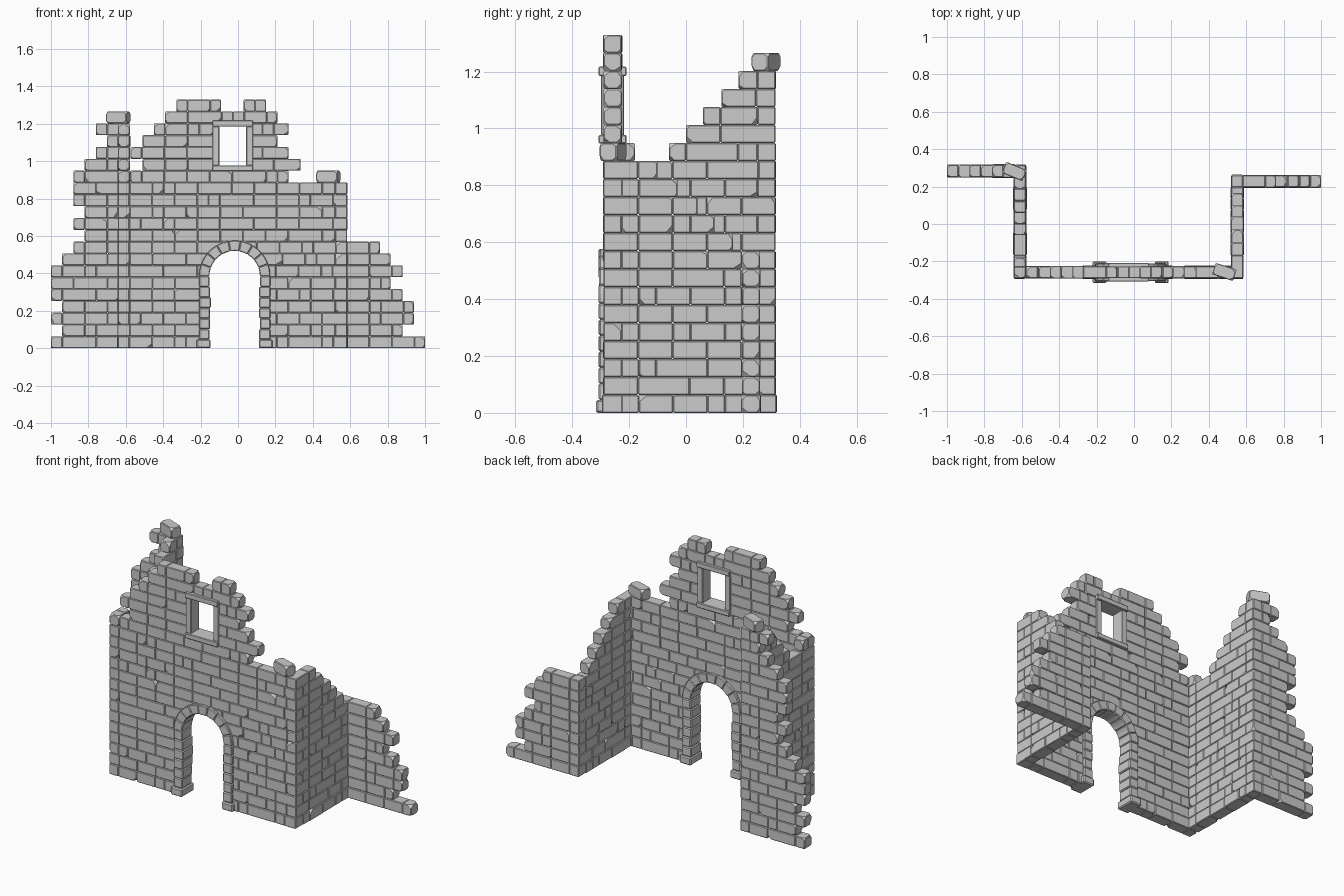
import bpy, bmesh, math, random
from mathutils import Vector, Matrix

if "Cube" in bpy.data.objects:
    bpy.data.objects.remove(bpy.data.objects["Cube"])

random.seed(7)
H = 1.329 / 21      # course height
T = 0.063           # wall thickness
U = 0.0605          # half-brick length
E = T / 2


def finish(bm, name):
    mesh = bpy.data.meshes.new(name)
    bm.to_mesh(mesh)
    bm.free()
    obj = bpy.data.objects.new(name, mesh)
    bpy.context.collection.objects.link(obj)
    return obj


def block(bm, centre, size, angle=0.0, chips=(), bevel=0.0035):
    """Stone block with bevelled edges; chips = (sx, sy, sz, amount) corner cuts."""
    b = bmesh.new()
    bmesh.ops.create_cube(b, size=1)
    bmesh.ops.scale(b, vec=size, verts=b.verts)
    bmesh.ops.bevel(b, geom=b.edges[:], offset=bevel, segments=1, affect='EDGES')
    for sx, sy, sz, amount in chips:
        corner = Vector((sx * size[0], sy * size[1], sz * size[2])) / 2
        n = Vector((sx * random.uniform(.6, 1.2), sy * random.uniform(.6, 1.2),
                    sz * random.uniform(.6, 1.2))).normalized()
        bmesh.ops.bisect_plane(b, geom=b.verts[:] + b.edges[:] + b.faces[:],
                               plane_co=corner - n * amount, plane_no=n, clear_outer=True)
        rim = [e for e in b.edges if e.is_boundary]
        if rim:
            bmesh.ops.holes_fill(b, edges=rim)
    bmesh.ops.recalc_face_normals(b, faces=b.faces)
    b.transform(Matrix.Translation(centre) @ Matrix.Rotation(angle, 4, 'Z'))
    tmp = bpy.data.meshes.new("tmp")
    b.to_mesh(tmp)
    b.free()
    bm.from_mesh(tmp)
    bpy.data.meshes.remove(tmp)


def course(bm, c, a, b, axis, fixed, free_a=False, free_b=False):
    """Fill one course from a to b with bricks in running bond."""
    cuts = [a]
    step = U * (1 + c % 2)
    while b - cuts[-1] - step > 0.6 * U:
        cuts.append(cuts[-1] + step)
        step = U * random.choice((2, 2, 2, 1, 3))
    cuts.append(b)
    for i, (p, q) in enumerate(zip(cuts, cuts[1:])):
        chips = []
        for side, broken in ((-1, free_a and i == 0), (1, free_b and i == len(cuts) - 2)):
            if broken:      # ragged end: trim its four corners
                chips += [(side, sy, sz, random.uniform(.007, .014))
                          for sy in (-1, 1) for sz in (-1, 1)]
        if not chips and random.random() < 0.4:
            chips.append((random.choice((-1, 1)), random.choice((-1, 1)),
                          random.choice((-1, 1)), random.uniform(.008, .018)))
        t = T + random.choice((0, .001, .002, .005)) + (.006 if c == 0 else 0)
        along, z = (p + q) / 2, (c + .5) * H
        if axis == 'X':
            block(bm, (along, fixed, z), (q - p, t, H), 0, chips)
        else:
            block(bm, (fixed, along, z), (q - p, t, H), math.pi / 2, chips)


def corner(c, centre, sign, own):
    """Interlocking corner: the wall reaches the outside on its own courses."""
    return centre + sign * E * (1 if c % 2 == own else -1)


LX, RX, FY, LY, RY = -.610, .552, -.258, .283, .228   # wall centre lines
AX, WX = -.018, -.028                                 # arch and window centres

# Front wall with arch and window openings
bm = bmesh.new()
upper = {14: [(-.575, .27)], 15: [(-.51, .335)], 16: [(-.575, .27)], 17: [(-.51, .21)],
         18: [(-.45, .27)], 19: [(-.39, .21)], 20: [(-.33, -.09), (.03, .15)]}
arch_cut = {6: .16, 7: .135, 8: .058}
for c in range(21):
    for a, b in upper.get(c, [(corner(c, LX, -1, 0), corner(c, RX, 1, 0))]):
        free = c > 13
        gap = None
        if c < 9:
            w = arch_cut.get(c, .165)
            gap = (AX - w, AX + w)
        elif 15 <= c <= 18:
            gap = (WX - .098, WX + .098)
        if gap:
            course(bm, c, a, gap[0], 'X', FY, free, False)
            course(bm, c, gap[1], b, 'X', FY, False, free)
        else:
            course(bm, c, a, b, 'X', FY, free, free)
finish(bm, "front_wall")

# Left side wall, rising towards the back
bm = bmesh.new()
starts = {14: -.06, 15: 0, 16: .06, 17: .125, 18: .185}
for c in range(19):
    a = starts.get(c, corner(c, FY, -1, 1))
    course(bm, c, a, corner(c, LY, 1, 1), 'Y', LX, c > 13, False)
course(bm, 14, -.29, -.18, 'Y', LX, True, True)
finish(bm, "left_side_wall")

# Right side wall, falling towards the back
bm = bmesh.new()
ends = {9: .165, 10: .10, 11: .04, 12: -.03, 13: -.10}
for c in range(14):
    b = ends.get(c, corner(c, RY, 1, 1))
    course(bm, c, corner(c, FY, -1, 1), b, 'Y', RX, False, c > 8)
finish(bm, "right_side_wall")

# Broken wings
bm = bmesh.new()
edge = [1, .94, 1, .94, 1, 1, 1, .94, .88, .82, .88, .82, .88, .88, .88, .82, .76, .70, .76]
for c, x in enumerate(edge):
    course(bm, c, -x, corner(c, LX, 1, 0), 'X', LY, True, False)
finish(bm, "left_wing")

bm = bmesh.new()
for c, x in enumerate([1, .88, .94, .94, .88, .815, .88, .815, .76]):
    course(bm, c, corner(c, RX, -1, 0), x, 'X', RY, False, True)
finish(bm, "right_wing")

# Loose stones on the wall tops
for name, x, y, c, deg in (("loose_stone_left", -.64, .281, 19, -22),
                           ("loose_stone_right", .483, -.256, 14, -18)):
    bm = bmesh.new()
    chips = [(sx, sy, sz, .011) for sx in (-1, 1) for sy in (-1, 1) for sz in (-1, 1)]
    block(bm, (x, y, (c + .5) * H), (.118, .064, H), math.radians(deg), chips)
    finish(bm, name)

# Arch surround: jamb stones, plinths and voussoirs
R0, R1, SPRING = .135, .191, .385
bm = bmesh.new()
for s in (-1, 1):
    block(bm, (AX + s * .166, FY, .023), (.074, .116, .046), bevel=.006)
    z = .046
    n = 6
    h = (SPRING - z) / n
    for i in range(n):
        w = R1 - R0 + random.choice((0, .004, .008))
        block(bm, (AX + s * (R1 - w / 2), FY, z + h * (i + .5)),
              (w, .094 + random.choice((0, .004)), h), bevel=.005)
finish(bm, "arch_jambs")

bm = bmesh.new()
N = 9
for i in range(N):
    depth = .047 + random.choice((0, .002))
    steps = [math.pi * (i + k / 2) / N for k in range(3)]
    outline = [(R1, t) for t in steps] + [(R0, t) for t in reversed(steps)]
    v = [bm.verts.new((AX + r * math.cos(t), FY - depth, SPRING + r * math.sin(t)))
         for r, t in outline]
    face = bm.faces.new(v)
    ext = bmesh.ops.extrude_face_region(bm, geom=[face])
    new = [g for g in ext['geom'] if isinstance(g, bmesh.types.BMVert)]
    bmesh.ops.translate(bm, vec=(0, 2 * depth, 0), verts=new)
    if not face.is_valid or face not in bm.faces[:]:
        bm.faces.new(v)
bmesh.ops.recalc_face_normals(bm, faces=bm.faces)
sharp = [e for e in bm.edges if len(e.link_faces) == 2 and e.calc_face_angle() > .8]
bmesh.ops.bevel(bm, geom=sharp, offset=.004, segments=1, affect='EDGES')
finish(bm, "arch_ring")

# Window frame
bm = bmesh.new()
block(bm, (WX, FY, 1.201), (.216, .098, .032))
block(bm, (WX, FY, .962), (.216, .098, .030))
for s in (-1, 1):
    block(bm, (WX + s * .090, FY, 1.081), (.036, .080, .212))
finish(bm, "window_frame")
